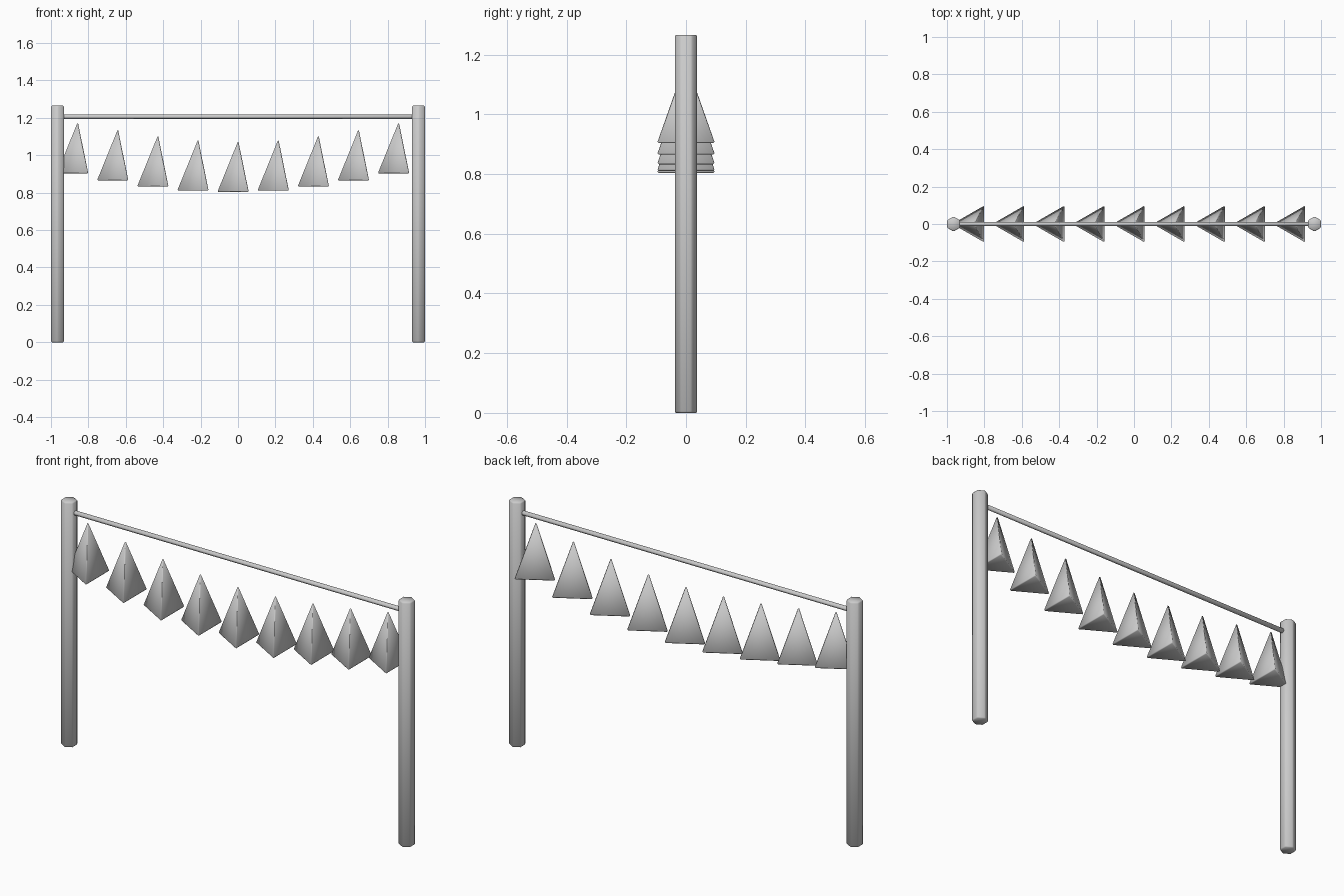
import bpy
from math import cos, pi

cube = bpy.data.objects.get("Cube")
if cube:
    bpy.data.objects.remove(cube, do_unlink=True)

grey = bpy.data.materials.new("light_grey")
grey.use_nodes = True
grey.diffuse_color = (0.6, 0.6, 0.6, 1)
grey.node_tree.nodes["Principled BSDF"].inputs["Base Color"].default_value = (0.6, 0.6, 0.6, 1)


def finish(name, bevel):
    """Name the active part, colour it, soften its edges and shade it smooth."""
    ob = bpy.context.object
    ob.name = name
    ob.data.materials.append(grey)
    mod = ob.modifiers.new("soft_edges", "BEVEL")
    mod.width = bevel
    mod.segments = 1
    mod.limit_method = "NONE"
    bpy.ops.object.shade_smooth()
    return ob


# Hexagonal posts, corners pointing front and back
POST_X, POST_R, POST_H = 0.965, 0.04, 1.265
for side, name in ((1, "left_post"), (-1, "right_post")):
    bpy.ops.mesh.primitive_cylinder_add(
        vertices=6, radius=POST_R, depth=POST_H,
        location=(side * POST_X, 0, POST_H / 2))
    finish(name, 0.005)

# Thin crossbar between the posts
bpy.ops.mesh.primitive_cylinder_add(
    vertices=6, radius=0.0125, depth=1.9,
    location=(0, 0, 1.206), rotation=(0, pi / 2, 0))
finish("crossbar", 0.002)

# Sagging row of three-sided pennants, flat side towards +x
HEIGHT, SPACING = 0.283, 0.2145
for i in range(-4, 5):
    base = 0.903 - 0.1 * cos(i * pi / 8)
    bpy.ops.mesh.primitive_cone_add(
        vertices=3, radius1=0.115, radius2=0, depth=HEIGHT,
        location=(i * SPACING, 0, base + HEIGHT / 2),
        rotation=(0, 0, pi / 2))
    finish(f"pennant_{i + 5}", 0.005)
